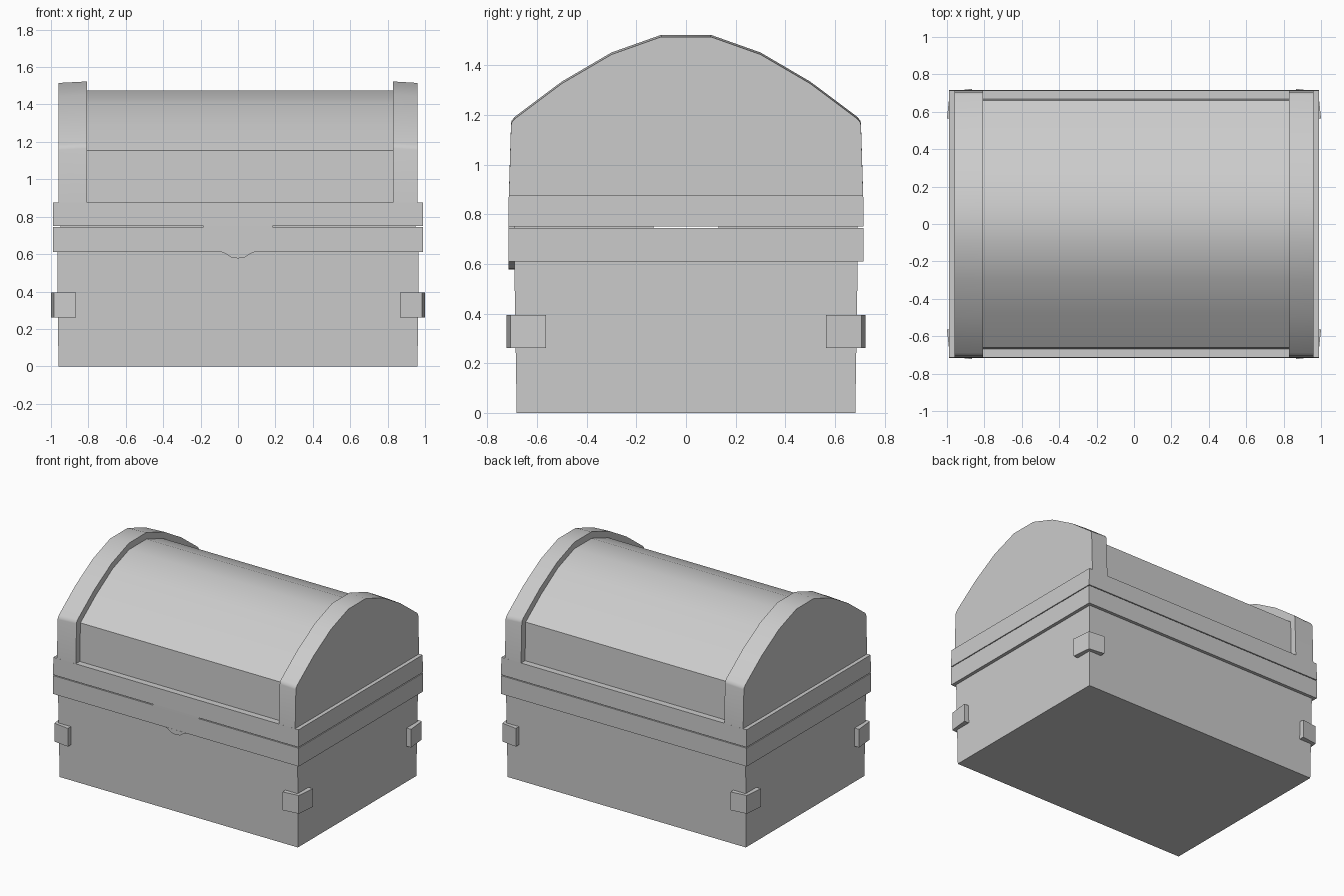
import bpy, bmesh

if "Cube" in bpy.data.objects:
    bpy.data.objects.remove(bpy.data.objects["Cube"])


def loft(name, rings, smooth=False):
    """Closed solid through a list of matching point rings."""
    bm = bmesh.new()
    loops = [[bm.verts.new(p) for p in ring] for ring in rings]
    n = len(loops[0])
    for a, b in zip(loops, loops[1:]):
        for i in range(n):
            j = (i + 1) % n
            bm.faces.new((a[i], a[j], b[j], b[i]))
    bm.faces.new(loops[0])
    bm.faces.new(loops[-1])
    bmesh.ops.recalc_face_normals(bm, faces=bm.faces)
    mesh = bpy.data.meshes.new(name)
    bm.to_mesh(mesh)
    bm.free()
    obj = bpy.data.objects.new(name, mesh)
    bpy.context.collection.objects.link(obj)
    if smooth:
        bpy.ops.object.select_all(action='DESELECT')
        obj.select_set(True)
        bpy.context.view_layer.objects.active = obj
        bpy.ops.object.shade_smooth_by_angle(angle=0.55)
    return obj


def rect(hx, hy, z):
    return [(-hx, -hy, z), (hx, -hy, z), (hx, hy, z), (-hx, hy, z)]


def box(name, x0, x1, y0, y1, z0, z1):
    return loft(name, [[(x0, y0, z), (x1, y0, z), (x1, y1, z), (x0, y1, z)] for z in (z0, z1)])


def arch(x, half, drop=0.0):
    """Symmetric lid section in the YZ plane at x."""
    return ([(x, -y, z - drop) for y, z in half]
            + [(x, y, z - drop) for y, z in reversed(half)])


# Body and the two rim bands
loft("chest_body", [rect(0.96, 0.682, 0), rect(0.966, 0.692, 0.62)])
loft("body_rim_band", [rect(0.99, 0.715, 0.61), rect(0.99, 0.716, 0.744)])
loft("lid_rim_band", [rect(0.99, 0.716, 0.75), rect(0.988, 0.714, 0.877)])

# Seam filler set back inside the gap, and the flush front bridge
for side in (-1, 1):
    y0, y1 = sorted((side * 0.13, side * 0.69))
    box("seam_filler", -0.95, 0.95, y0, y1, 0.74, 0.754)
box("front_seam_bridge", -0.185, 0.185, -0.716, -0.68, 0.74, 0.754)

# Small tongue below the front rim
tongue = [(-0.09, 0.612), (-0.065, 0.602), (-0.035, 0.582), (0, 0.577),
          (0.035, 0.582), (0.065, 0.602), (0.09, 0.612)]
loft("clasp_tongue", [[(x, y, z) for x, z in tongue] for y in (-0.716, -0.685)])

# Curved lid panel
panel = [(0.668, 0.86), (0.66, 1.155), (0.48, 1.29), (0.29, 1.407), (0.1, 1.475)]
loft("lid_panel", [arch(-0.85, panel), arch(0.87, panel)], smooth=True)

# Raised arched lid ends
rim = [(0.714, 0.87), (0.705, 1.165), (0.702, 1.178), (0.69, 1.193),
       (0.5, 1.335), (0.3, 1.452), (0.1, 1.523)]
for name, inner, outer in (("lid_end_left", -0.808, -0.96), ("lid_end_right", 0.83, 0.96)):
    loft(name, [arch(inner, rim), arch(outer, rim, 0.008)], smooth=True)

# Corner brackets, flaring slightly away from each corner
outline = [(0.865, 0.723), (0.985, 0.708), (1.0, 0.565), (0.865, 0.565)]
for sx in (-1, 1):
    for sy in (-1, 1):
        loft("corner_bracket", [[(sx * x, sy * y, z) for x, y in outline]
                                for z in (0.262, 0.395)])
